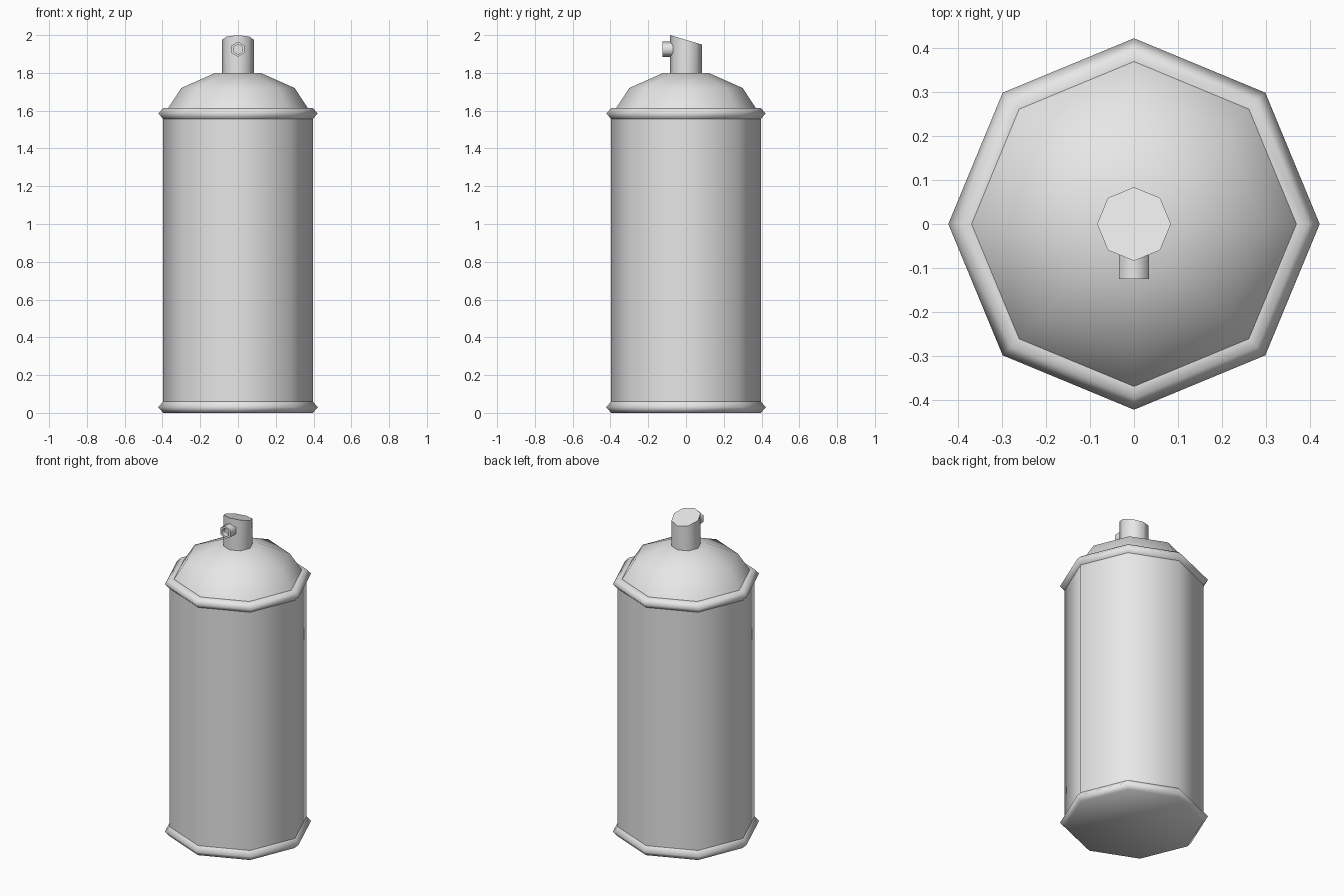
import bpy, bmesh, math
from mathutils import Vector

cube = bpy.data.objects.get("Cube")
if cube:
    bpy.data.objects.remove(cube, do_unlink=True)

# One plain metal colour
metal = bpy.data.materials.new("light_grey_metal")
metal.use_nodes = True
grey = (0.8, 0.8, 0.8, 1)
metal.diffuse_color = grey
metal.node_tree.nodes["Principled BSDF"].inputs["Base Color"].default_value = grey


def lathe(name, profile, sides=8, cap_start=False, cap_end=False, smooth_angle=180):
    """Revolve (radius, height) points around z, with corners on the axes."""
    bm = bmesh.new()
    rings = []
    for r, z in profile:
        rings.append([bm.verts.new((r * math.cos(math.tau * i / sides),
                                    r * math.sin(math.tau * i / sides), z))
                      for i in range(sides)])
    for low, high in zip(rings, rings[1:]):
        for i in range(sides):
            j = (i + 1) % sides
            bm.faces.new((low[i], low[j], high[j], high[i]))
    if cap_start:
        bm.faces.new(rings[0][::-1])
    if cap_end:
        bm.faces.new(rings[-1])
    mesh = bpy.data.meshes.new(name)
    bm.to_mesh(mesh)
    bm.free()
    mesh.materials.append(metal)
    obj = bpy.data.objects.new(name, mesh)
    bpy.context.collection.objects.link(obj)
    bpy.ops.object.select_all(action='DESELECT')
    obj.select_set(True)
    bpy.context.view_layer.objects.active = obj
    bpy.ops.object.shade_smooth_by_angle(angle=math.radians(smooth_angle))
    return obj


BODY, BEAD, NECK = 0.396, 0.423, 0.37

# Can body
lathe("can_body", [(BODY, 0.06), (BODY, 1.557)])

# Rolled rims; the lower one carries the base
lathe("bottom_rim", [(BODY, 0), (BEAD, 0.03), (BODY, 0.06)], cap_start=True)
lathe("top_rim", [(BODY, 1.557), (BEAD, 1.585), (BODY, 1.613), (NECK, 1.613)])

# Domed shoulder
lathe("dome", [(NECK, 1.613), (0.3, 1.72), (0.12, 1.8)], cap_end=True)

# Spray button with a top that slopes down to the back
button = lathe("spray_button", [(0.084, 1.8), (0.084, 2.0)],
               cap_end=True, smooth_angle=50)
for v in button.data.vertices:
    if v.co.z > 1.9:
        v.co.z = 1.975 - 0.025 * v.co.y / 0.084

# Hollow six-sided nozzle pointing forward
nozzle = lathe("nozzle", [(0.04, 0), (0.04, 0.06), (0.026, 0.06), (0.026, 0.03)],
               sides=6, cap_end=True, smooth_angle=65)
for v in nozzle.data.vertices:
    x, y, z = v.co
    v.co = Vector((y, -0.065 - z, 1.925 + x))
nozzle.data.flip_normals() if nozzle.data.polygons[0].normal.dot(
    nozzle.data.polygons[0].center - Vector((0, -0.095, 1.925))) < 0 else None
